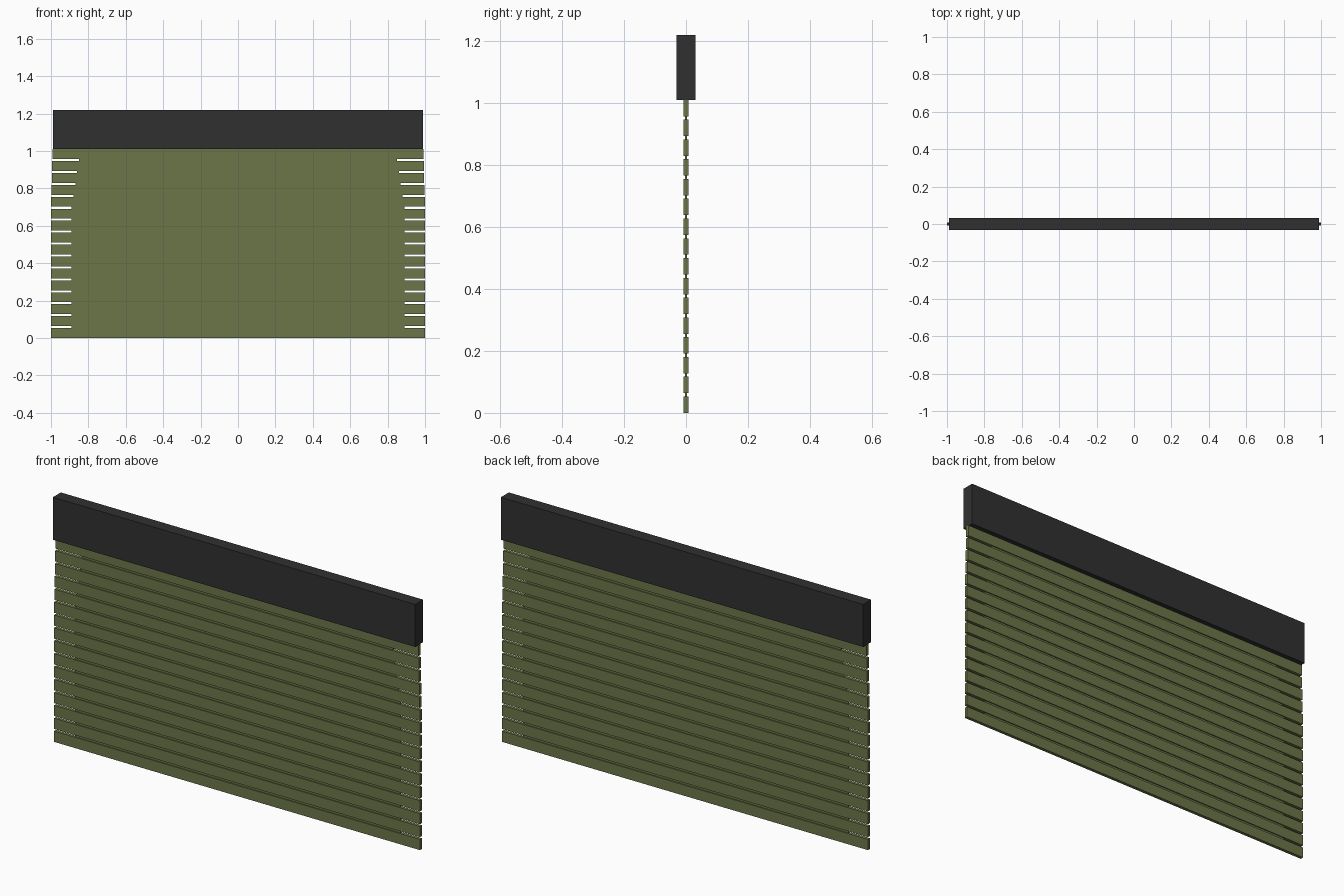
import bpy

if "Cube" in bpy.data.objects:
    bpy.data.objects.remove(bpy.data.objects["Cube"])


def material(name, rgb):
    m = bpy.data.materials.new(name)
    m.diffuse_color = (*rgb, 1)
    m.use_nodes = True
    m.node_tree.nodes["Principled BSDF"].inputs["Base Color"].default_value = m.diffuse_color
    return m


def box(name, half_width, half_depth, z0, z1, mat):
    bpy.ops.mesh.primitive_cube_add(size=2, location=(0, 0, (z0 + z1) / 2))
    ob = bpy.context.object
    ob.name = name
    ob.scale = (half_width, half_depth, (z1 - z0) / 2)
    bpy.ops.object.transform_apply(location=False, rotation=False, scale=True)
    ob.data.materials.append(mat)
    return ob


green = material("olive_green", (0.15, 0.18, 0.065))
dark = material("charcoal", (0.03, 0.03, 0.03))

COUNT, PITCH, SLAT = 16, 0.0638, 0.053

for i in range(COUNT):
    z = i * PITCH
    upper = max(0, i - 10)          # the upper slats narrow slightly
    # Slat
    box(f"slat_{i + 1:02d}", 1.0 - 0.0015 * upper, 0.008, z, z + SLAT, green)
    # Thin hinge web joining this slat to the next one
    if i < COUNT - 1:
        box(f"hinge_web_{i + 1:02d}", 0.89 - 0.01 * upper, 0.003,
            z + SLAT, z + PITCH, green)

# Roller housing on top
box("roller_housing", 0.99, 0.031, 1.01, 1.22, dark)
